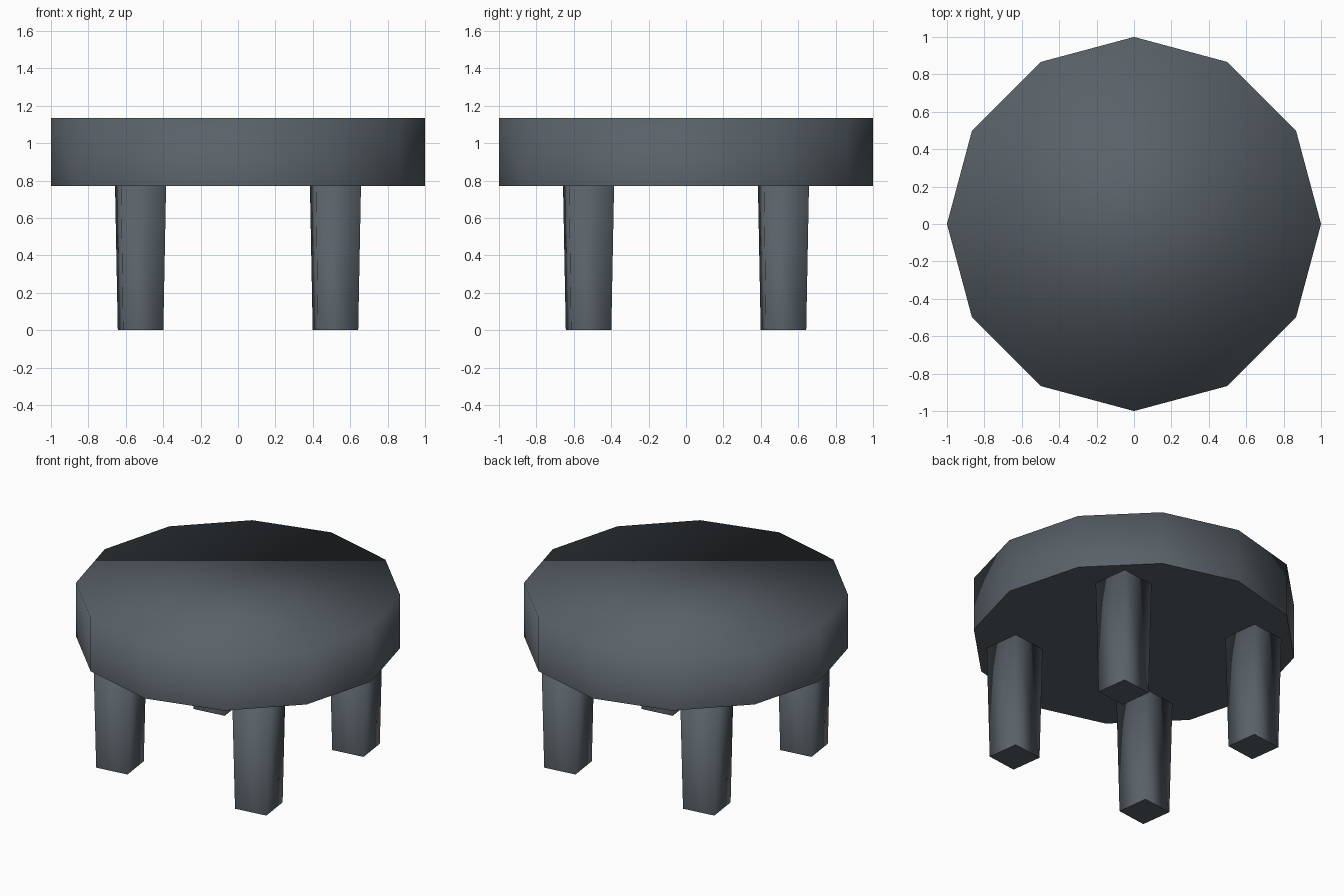
import bpy
import bmesh
from math import radians, sqrt

cube = bpy.data.objects.get("Cube")
if cube:
    bpy.data.objects.remove(cube, do_unlink=True)

# Single slate grey finish
slate = bpy.data.materials.new("slate_grey")
slate.use_nodes = True
color = (0.10, 0.12, 0.138, 1)
slate.diffuse_color = color
slate.node_tree.nodes["Principled BSDF"].inputs["Base Color"].default_value = color


def prism(name, sides, low_radius, high_radius, z0, z1, xy=(0, 0), turn=0):
    """Tapered prism, smooth all round with a crisp edge at its underside."""
    bm = bmesh.new()
    bmesh.ops.create_cone(bm, cap_ends=True, cap_tris=False, segments=sides,
                          radius1=low_radius, radius2=high_radius, depth=z1 - z0)
    for face in bm.faces:
        face.smooth = True
    for edge in bm.edges:
        edge.smooth = not all(v.co.z < 0 for v in edge.verts)
    mesh = bpy.data.meshes.new(name)
    bm.to_mesh(mesh)
    bm.free()
    mesh.materials.append(slate)
    obj = bpy.data.objects.new(name, mesh)
    obj.location = (*xy, (z0 + z1) / 2)
    obj.rotation_euler.z = turn
    bpy.context.collection.objects.link(obj)
    return obj


# Thick twelve-sided seat
SEAT_BOTTOM, SEAT_TOP = 0.77, 1.133
prism("seat", 12, 1, 1, SEAT_BOTTOM, SEAT_TOP)

# Four square legs, narrower at the floor and slightly turned
for x, side in ((-0.521, "right"), (0.521, "left")):
    for y, end in ((-0.521, "front"), (0.521, "back")):
        prism(f"{end}_{side}_leg", 4, 0.1085 * sqrt(2), 0.1216 * sqrt(2),
              0, SEAT_BOTTOM, (x, y), radians(45 + 7.5))
